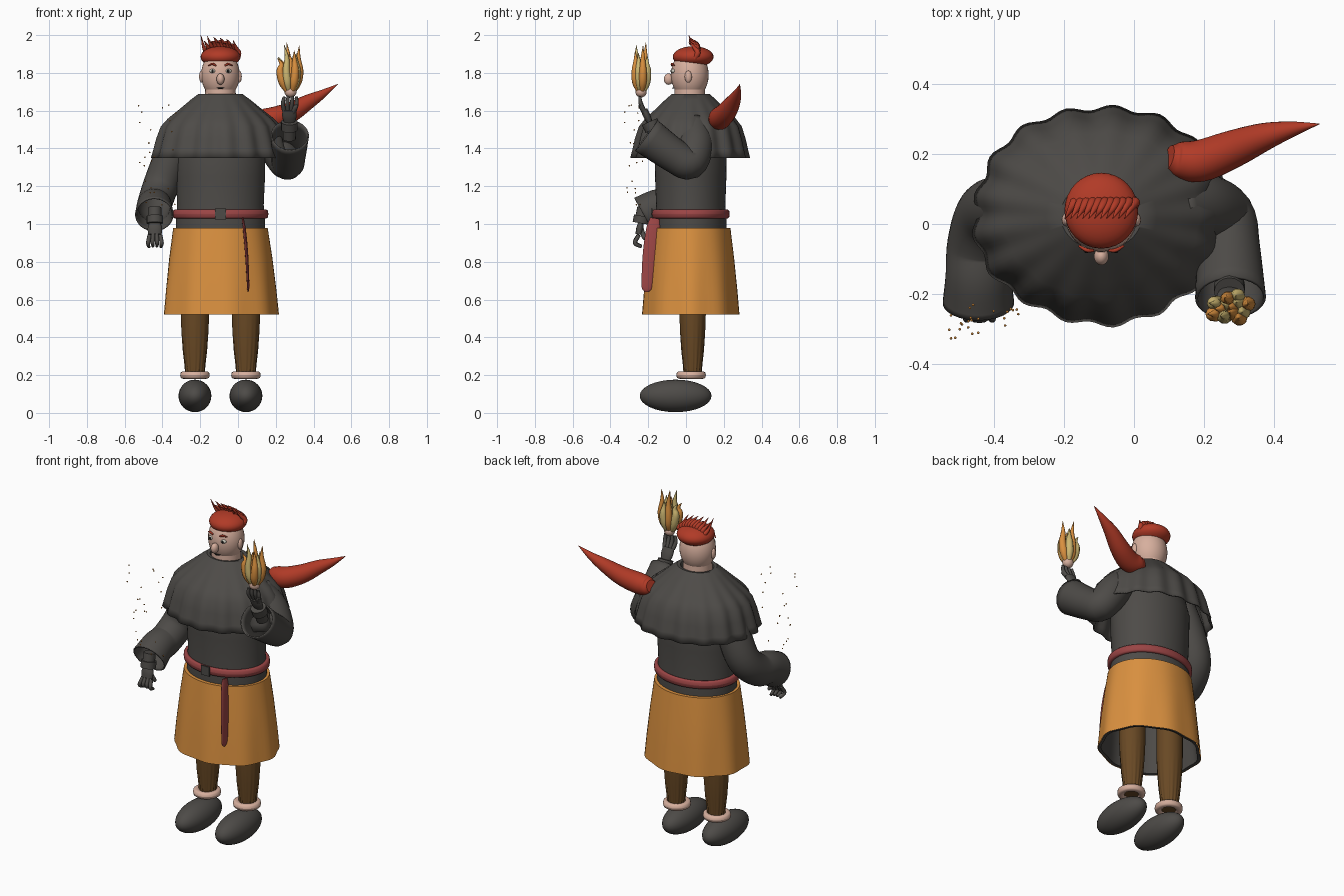
import bpy, math, random
from mathutils import Vector

if "Cube" in bpy.data.objects:
    bpy.data.objects.remove(bpy.data.objects["Cube"])

random.seed(4)
CX, CY = -0.093, 0.025          # axis of the body


def mat(name, r, g, b):
    m = bpy.data.materials.new(name)
    m.diffuse_color = (r, g, b, 1)
    m.use_nodes = True
    m.node_tree.nodes["Principled BSDF"].inputs["Base Color"].default_value = m.diffuse_color
    return m


GREY = mat("charcoal cloth", .075, .07, .064)
ORANGE = mat("orange cloth", .70, .28, .05)
RED = mat("bright red", .44, .043, .02)
BELT = mat("dusty red", .33, .06, .06)
BROWN = mat("brown", .14, .066, .018)
SKIN = mat("skin", .68, .43, .34)
YELLOW = mat("pale flame", .62, .48, .17)
BLACK = mat("black", .01, .01, .01)
WHITE = mat("eye white", .6, .58, .5)


def build(name, verts, faces, m, thick=0, angle=45):
    me = bpy.data.meshes.new(name)
    me.from_pydata(verts, [], faces)
    me.materials.append(m)
    me.shade_smooth()
    me.set_sharp_from_angle(angle=math.radians(angle))
    ob = bpy.data.objects.new(name, me)
    bpy.context.collection.objects.link(ob)
    if thick:
        s = ob.modifiers.new("thickness", "SOLIDIFY")
        s.thickness, s.offset = thick, 0
    return ob


def skin_rings(name, rings, m, caps=True, **kw):
    """Join equal rings of points into one surface."""
    n = len(rings[0])
    verts = [p for r in rings for p in r]
    faces = [(i*n+j, i*n+(j+1) % n, (i+1)*n+(j+1) % n, (i+1)*n+j)
             for i in range(len(rings)-1) for j in range(n)]
    if caps:
        faces += [tuple(reversed(range(n))), tuple(range(len(verts)-n, len(verts)))]
    return build(name, verts, faces, m, **kw)


def lathe(name, prof, m, c=(CX, CY), sy=1, n=64, wave=None, **kw):
    """Stack rings of (radius, z); wave(a, z) adds to the radius."""
    rings = []
    for r, z in prof:
        ring = []
        for k in range(n):
            a = 2*math.pi*k/n
            q = r + (wave(a, z) if wave else 0)
            ring.append((c[0]+q*math.cos(a), c[1]+q*sy*math.sin(a), z))
        rings.append(ring)
    return skin_rings(name, rings, m, **kw)


def band(name, r, z, t, h, m, **kw):
    """Rounded ring around the z axis."""
    prof = [(r+t*math.cos(a), z+h*math.copysign(abs(math.sin(a))**.6, math.sin(a)))
            for a in [2*math.pi*k/12 for k in range(13)]]
    return lathe(name, prof, m, caps=False, **kw)


def smooth_path(pts, steps):
    """Catmull-Rom through (x, y, z, radius)."""
    p = [Vector(q) for q in pts]
    p = [2*p[0]-p[1]] + p + [2*p[-1]-p[-2]]
    out = []
    for i in range(1, len(p)-2):
        a, b, c, d = p[i-1:i+3]
        for k in range(steps):
            t = k/steps
            out.append(.5*(2*b+(c-a)*t+(2*a-5*b+4*c-d)*t*t+(3*b-a-3*c+d)*t**3))
    return out + [p[-2]]


def tube(name, pts, m, n=16, steps=5, flat=1, up=(1, 0, 0), **kw):
    """Tube along a smooth path; flat scales it along up."""
    path = smooth_path(pts, steps)
    pos = [q.to_3d() for q in path]
    u, rings = Vector(up), []
    for i, q in enumerate(path):
        t = (pos[min(i+1, len(pos)-1)]-pos[max(i-1, 0)]).normalized()
        u = (u-t*u.dot(t)).normalized()
        v = t.cross(u)
        r = max(q[3], .0005)
        rings.append([pos[i]+u*(r*flat*math.cos(a))+v*(r*math.sin(a))
                      for a in [2*math.pi*k/n for k in range(n)]])
    return skin_rings(name, rings, m, **kw)


def ball(name, c, s, m, n=32, k=16):
    rings = [[(c[0]+s[0]*math.sin(b)*math.cos(a), c[1]+s[1]*math.sin(b)*math.sin(a),
               c[2]-s[2]*math.cos(b)) for a in [2*math.pi*j/n for j in range(n)]]
             for b in [.01+(math.pi-.02)*i/k for i in range(k+1)]]
    return skin_rings(name, rings, m)


# Legs, cuffs and shoes
for side, x in (("right", -.228), ("left", .042)):
    ball(side+"_shoe", (x, -.055, .09), (.087, .19, .086), GREY)
    band(side+"_sock_cuff", .058, .20, .02, .02, SKIN, c=(x, .027), n=32)
    lathe(side+"_leg", [(.048, .19), (.053, .25), (.063, .33), (.071, .43), (.075, .52), (.075, .75)],
          BROWN, c=(x, .035), sy=.93,
          wave=lambda a, z: .003*math.cos(16*a)*max(0, .5-z)*3)

# Skirt with grey lining
skirt_wave = lambda a, z: .006*math.cos(9*a)*(.98-z)/.46
lathe("skirt", [(.304, .52), (.292, .65), (.273, .82), (.25, .98), (.225, .98)], ORANGE,
      sy=.84, wave=skirt_wave, caps=False)
lathe("skirt_lining", [(.302, .52), (.284, .522), (.272, .65), (.253, .82), (.23, .97)],
      GREY, sy=.83, wave=skirt_wave, caps=False)

# Torso and belt
lathe("torso", [(.236, .96), (.236, 1.03), (.229, 1.1), (.236, 1.25), (.238, 1.4), (.2, 1.55), (.1, 1.64)],
      GREY, sy=.8)
band("belt", .238, 1.053, .016, .024, BELT, sy=.81)
tube("buckle", [(CX, -.186, 1.053, .04), (CX, -.177, 1.053, .04)], GREY, n=4, steps=1, up=(1, 0, 1))
tube("belt_tail", [(.025, -.165, 1.03, .025), (.034, -.175, .97, .036), (.045, -.19, .85, .038),
                   (.052, -.203, .72, .032), (.054, -.208, .66, .026), (.054, -.21, .64, .008)],
     BELT, flat=.22)

# Shoulder cape with a scalloped hem
lathe("cape", [(.085, 1.655), (.1, 1.683), (.115, 1.685), (.155, 1.655), (.22, 1.6), (.275, 1.555),
               (.31, 1.515), (.332, 1.45), (.348, 1.39), (.36, 1.35)],
      GREY, sy=.85, n=136, caps=False, thick=.008,
      wave=lambda a, z: (.009*math.cos(17*a)+.004*math.cos(5*a+1))*min(1, max(0, (1.66-z)/.2)))

# Sleeves
tube("right_sleeve", [(-.29, .04, 1.52, .08), (-.35, .045, 1.36, .09), (-.41, .03, 1.2, .09),
                      (-.44, -.06, 1.11, .088), (-.443, -.15, 1.09, .09), (-.443, -.225, 1.05, .098)],
     GREY, n=28, caps=False, thick=.008)
tube("left_sleeve", [(.1, .04, 1.52, .08), (.19, .05, 1.42, .09), (.255, .02, 1.325, .085),
                     (.268, -.06, 1.36, .086), (.275, -.21, 1.468, .097)],
     GREY, n=28, caps=False, thick=.008)


# Gloved hands, built from wrist, palm, fingers and thumb
def hand(side, wrist, knuckle, curl, tip, thumb):
    w, k, c, t = map(Vector, (wrist, knuckle, curl, tip))
    d = k-w
    tube(side+"_forearm", [(*(w-d*1.2), .034), (*w, .036)], GREY)
    tube(side+"_glove_cuff", [(*(w-d*.5), .044), (*(w+d*.1), .044)], GREY)
    tube(side+"_palm", [(*w, .028), (*(w+d*.5), .038), (*k, .036)], GREY, up=(0, 1, .3), flat=.5)
    for i in range(4):
        o = Vector(((i-1.5)*.021, 0, -.004*abs(i-1.5)))
        tube(f"{side}_finger_{i+1}", [(*(k+o*.9), .011), (*(c+o*1.15), .011), (*(t+o), .008)],
             GREY, n=10)
    tube(side+"_thumb", [(*(w+d*.3), .013), (*((w+d*.6).lerp(Vector(thumb), .7)), .013),
                         (*thumb, .008)], GREY, n=10)


hand("right", (-.44, -.238, 1.01), (-.44, -.25, .945), (-.44, -.27, .905), (-.44, -.235, .885),
     (-.405, -.215, .92))
hand("left", (.272, -.19, 1.535), (.272, -.222, 1.605), (.274, -.24, 1.645), (.277, -.245, 1.68),
     (.315, -.245, 1.63))

# Head
lathe("neck", [(.085, 1.6), (.08, 1.72)], SKIN, c=(CX, .02), n=32)
ball("head", (CX, .02, 1.79), (.102, .1, .13), SKIN)
ball("nose", (CX, -.092, 1.767), (.021, .025, .03), SKIN)
for s in (-1, 1):
    x = CX+s*.042
    ball("ear", (CX+s*.1, .012, 1.78), (.013, .019, .032), SKIN, 16, 10)
    ball("eye", (x, -.066, 1.81), (.017, .014, .011), WHITE, 16, 10)
    ball("pupil", (x, -.078, 1.81), (.007, .005, .008), BLACK, 12, 8)
    tube("brow", [(x-s*.02, -.076, 1.838, .004), (x, -.074, 1.847, .006), (x+s*.022, -.062, 1.839, .003)],
         RED, n=8)
tube("mouth", [(CX-.02, -.066, 1.722, .002), (CX, -.069, 1.718, .004), (CX+.02, -.066, 1.722, .002)],
     BLACK, n=8)

# Hair cap with a row of swept spikes
ball("hair_cap", (CX, .038, 1.885), (.105, .108, .056), RED)
for i in range(11):
    f = i/10
    x = CX-.08+.17*f
    z = 1.925-.03*abs(2*f-1)**2
    h = (2.0 if i % 2 == 0 else 1.972)-.025*f
    tube(f"hair_spike_{i+1}", [(x, .045, z-.02, .014), (x+.005, .062, z+.012, .015),
                               (x-.008, .042, z+.04, .009), (x-.024, .015, h, .001)], RED, n=10)

# Curved horn-shaped hood tail at the back of the shoulder
tube("hood_tail", [(.10, .19, 1.57, .035), (.13, .183, 1.56, .052), (.19, .18, 1.56, .06),
                   (.28, .213, 1.592, .054), (.37, .248, 1.645, .04), (.45, .27, 1.69, .022),
                   (.528, .285, 1.74, .001)], RED, n=24)

# Ball of fire held in the raised hand
FX, FY = .278, -.238
ball("flame_base", (FX, FY, 1.7), (.032, .03, .03), SKIN, 20, 12)
for i in range(13):
    a = 2.4*i
    r = .05*math.sqrt(i/12)
    dx, dy = 1.05*r*math.cos(a), .62*r*math.sin(a)
    top = random.uniform(1.86, 1.97)
    tube(f"flame_{i+1}", [(FX+dx*.4, FY+dy*.5, 1.695, .008), (FX+dx*.9, FY+dy, 1.75, .022),
                          (FX+dx*1.2, FY+dy*1.2, 1.81, .02),
                          (FX+dx*1.05, FY+dy*1.1, (1.81+top)/2, .012),
                          (FX+dx*1.35-.008, FY+dy*1.2, top, .001)],
         YELLOW if i % 2 else ORANGE, n=10, steps=4)

# Drifting sparks above the lowered hand
for i in range(26):
    z = random.uniform(1.05, 1.65)
    ball(f"spark_{i+1}", (random.uniform(-.53, -.32), random.uniform(-.33, -.23), z),
         (.004,)*3, ORANGE, 8, 5)
